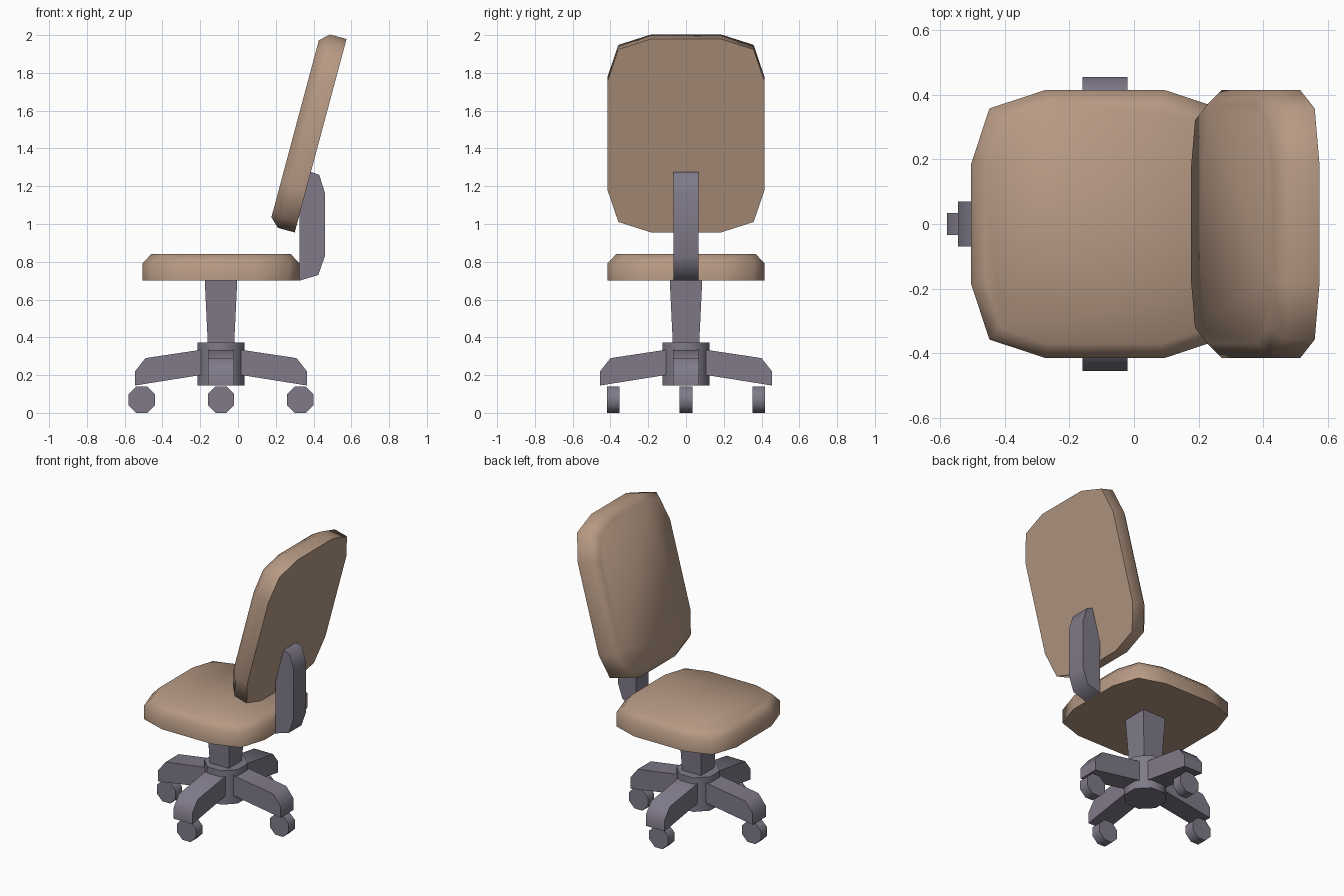
import bpy, bmesh, math
from mathutils import Matrix, Vector

if "Cube" in bpy.data.objects:
    bpy.data.objects.remove(bpy.data.objects["Cube"])


def make_material(name, rgb):
    mat = bpy.data.materials.new(name)
    mat.use_nodes = True
    mat.diffuse_color = (*rgb, 1)
    mat.node_tree.nodes["Principled BSDF"].inputs["Base Color"].default_value = (*rgb, 1)
    return mat


fabric = make_material("tan fabric", (0.47, 0.32, 0.23))
plastic = make_material("grey plastic", (0.215, 0.195, 0.25))
CENTRE = -0.09  # x of the column axis


def loft(name, rings, mat, matrix=Matrix()):
    """Skin a stack of equal rings, with flat caps and smooth sides."""
    bm = bmesh.new()
    rows = [[bm.verts.new(matrix @ Vector(p)) for p in ring] for ring in rings]
    count = len(rows[0])
    for low, high in zip(rows, rows[1:]):
        for i in range(count):
            j = (i + 1) % count
            bm.faces.new((low[i], low[j], high[j], high[i])).smooth = True
    bm.faces.new(rows[0])
    bm.faces.new(rows[-1])
    bmesh.ops.recalc_face_normals(bm, faces=bm.faces)
    mesh = bpy.data.meshes.new(name)
    bm.to_mesh(mesh)
    bm.free()
    mesh.set_sharp_from_angle(angle=math.radians(60))
    mesh.materials.append(mat)
    obj = bpy.data.objects.new(name, mesh)
    bpy.context.collection.objects.link(obj)
    return obj


def extrude(name, profile, half, mat, matrix=Matrix()):
    """Extrude an x-z profile across y."""
    return loft(name, [[(x, y, z) for x, z in profile] for y in (-half, half)], mat, matrix)


def polygon(radius, z, sides=8):
    """Regular polygon with flats on the axes, radius measured to the flats."""
    r = radius / math.cos(math.pi / sides)
    angles = [math.tau * (i + 0.5) / sides for i in range(sides)]
    return [(r * math.cos(a), r * math.sin(a), z) for a in angles]


def pad_ring(a, b, cut, mid, z):
    """Rectangle with each corner rounded by one middle point."""
    ring = []
    for sx, sy in ((1, 1), (-1, 1), (-1, -1), (1, -1)):
        corner = [(a, b - cut), (a - mid, b - mid), (a - cut, b)]
        if sx * sy < 0:
            corner.reverse()
        ring += [(sx * x, sy * y, z) for x, y in corner]
    return ring


def cushion(name, a, b, matrix):
    rings = [pad_ring(a, b, 0.23, 0.057, 0),
             pad_ring(a, b, 0.23, 0.057, 0.092),
             pad_ring(a - 0.045, b - 0.045, 0.195, 0.048, 0.14)]
    return loft(name, rings, fabric, matrix)


# Seat and tilted backrest
cushion("seat", 0.415, 0.415, Matrix.Translation((CENTRE, 0, 0.70)))
cushion("backrest", 0.53, 0.415,
        Matrix.Translation((0.4375, 0, 1.4675)) @ Matrix.Rotation(math.radians(-75), 4, "Y"))

# Bracket joining seat and backrest
extrude("back_bracket", [(0.325, 0.70), (0.425, 0.73), (0.46, 0.83), (0.46, 1.165),
                         (0.43, 1.26), (0.385, 1.277), (0.325, 1.06)], 0.067, plastic)

# Tapered column and hub
axis = Matrix.Translation((CENTRE, 0, 0))
loft("column", [polygon(0.07, 0.37, 4), polygon(0.086, 0.70, 4)], plastic, axis)
loft("hub", [polygon(0.125, 0.145), polygon(0.125, 0.373)], plastic, axis)

# Four legs, each with a wheel that rolls along x
leg = [(0.06, 0.341), (0.40, 0.29), (0.455, 0.22), (0.455, 0.145), (0.06, 0.208)]
wheel = [(x, z) for x, z, _ in polygon(0.07, 0)]
for side, turn, reach in (("left", 90, 0.385), ("back", 0, 0.42),
                          ("right", -90, 0.385), ("front", 180, 0.42)):
    spin = Matrix.Rotation(math.radians(turn), 4, "Z")
    extrude(side + "_leg", leg, 0.07, plastic, axis @ spin)
    spot = axis @ spin @ Vector((reach, 0, 0.07))
    extrude(side + "_wheel", wheel, 0.034, plastic, Matrix.Translation(spot))
